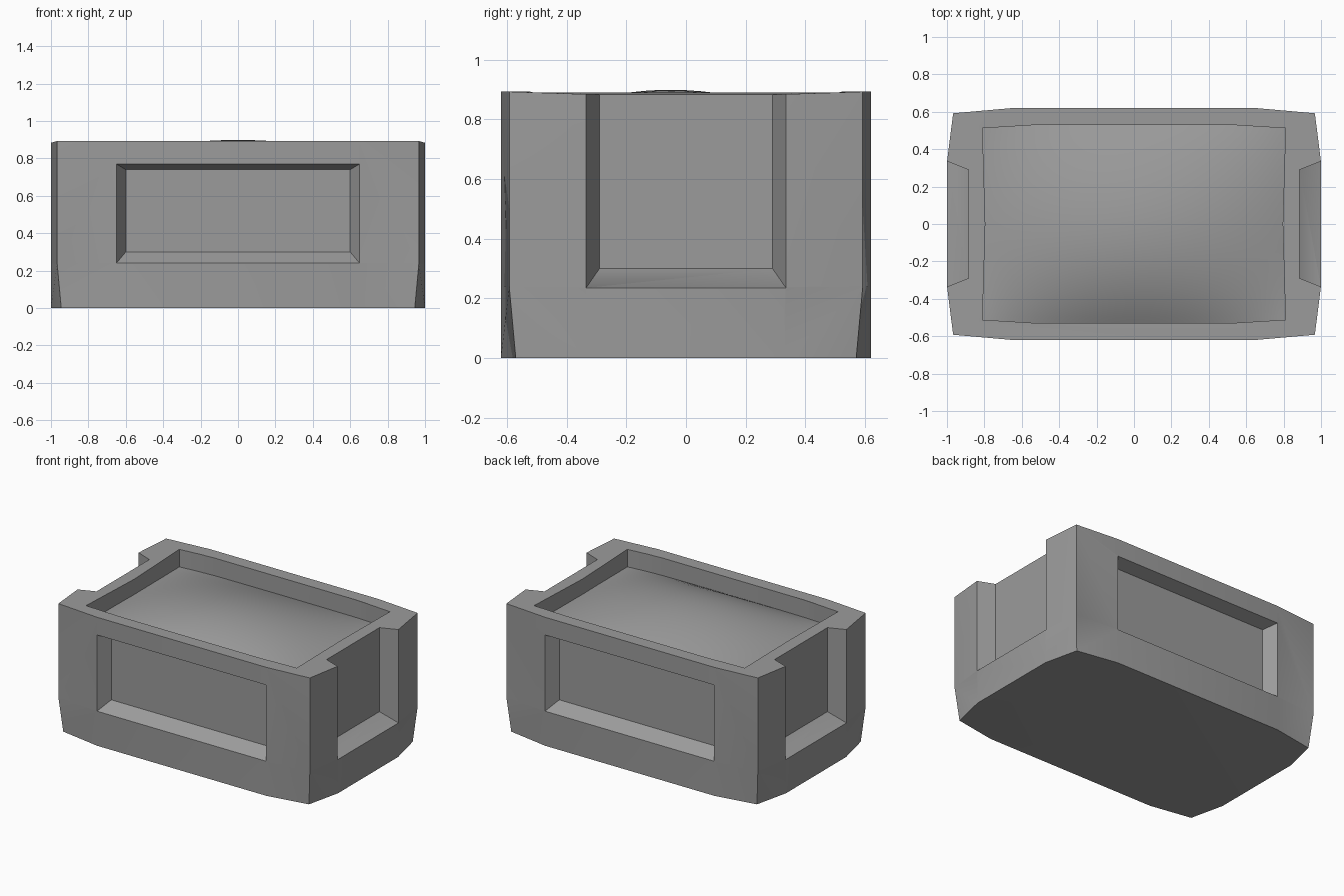
import bpy, bmesh, math

old = bpy.data.objects.get("Cube")
if old:
    bpy.data.objects.remove(old, do_unlink=True)

grey = bpy.data.materials.new("mid_grey")
grey.use_nodes = True
colour = (0.33, 0.33, 0.33, 1)
grey.diffuse_color = colour
grey.node_tree.nodes["Principled BSDF"].inputs["Base Color"].default_value = colour


def to_object(name, bm):
    bmesh.ops.recalc_face_normals(bm, faces=bm.faces[:])
    mesh = bpy.data.meshes.new(name)
    bm.to_mesh(mesh)
    bm.free()
    mesh.materials.append(grey)
    obj = bpy.data.objects.new(name, mesh)
    bpy.context.collection.objects.link(obj)
    return obj


def loft(name, rings):
    """Closed solid through rings of equal length, capped at both ends."""
    bm = bmesh.new()
    loops = [[bm.verts.new(p) for p in ring] for ring in rings]
    n = len(rings[0])
    for a, b in zip(loops, loops[1:]):
        for i in range(n):
            j = (i + 1) % n
            bm.faces.new((a[i], a[j], b[j], b[i]))
    bm.faces.new(loops[0])
    bm.faces.new(loops[-1])
    return to_object(name, bm)


def mirrored(quarter):
    """Full outline, counter-clockwise, from the points of one quarter."""
    half = quarter + [(-x, y) for x, y in reversed(quarter)]
    return half + [(-x, -y) for x, y in half]


def at(outline, z):
    return [(x, y, z) for x, y in outline]


def recess(name, outer, inner, place):
    """Tapered cutter; outer and inner are (a0, a1, z0, z1, depth)."""
    rings = []
    for t in (-0.3, 1):
        a0, a1, z0, z1, d = [p + (q - p) * t for p, q in zip(outer, inner)]
        rings.append([place(a, z, d) for a, z in
                      ((a0, z0), (a1, z0), (a1, z1), (a0, z1))])
    return loft(name, rings)


# Body: bowed sides, corners drawn in towards the base
base = mirrored([(1, 0.33), (0.945, 0.57), (0.65, 0.62)])
full = mirrored([(1, 0.33), (0.967, 0.592), (0.65, 0.62)])
body = loft("tub_body", [at(base, 0), at(full, 0.24), at(full, 0.893)])

# Cutters: the opening, two long panels and two end notches
opening = mirrored([(0.795, 0.0001), (0.81, 0.512), (0.55, 0.528)])
cutters = [loft("opening_cutter", [at(opening, 0.76), at(opening, 1.1)])]
for s in (-1, 1):
    cutters.append(recess(
        "panel_cutter", (-0.65, 0.65, 0.24, 0.77, 0), (-0.6, 0.6, 0.3, 0.74, 0.085),
        lambda a, z, d, s=s: (a, s * (0.62 - d), z)))
    cutters.append(recess(
        "notch_cutter", (-0.335, 0.335, 0.235, 1.2, 0), (-0.29, 0.29, 0.3, 1.2, 0.115),
        lambda a, z, d, s=s: (s * (1 - d), a, z)))

bpy.context.view_layer.objects.active = body
for cutter in cutters:
    mod = body.modifiers.new("cut", "BOOLEAN")
    mod.operation = "DIFFERENCE"
    mod.solver = "EXACT"
    mod.object = cutter
    bpy.ops.object.modifier_apply(modifier=mod.name)
for cutter in cutters:
    bpy.data.objects.remove(cutter, do_unlink=True)

# Softened edges
mod = body.modifiers.new("soft_edges", "BEVEL")
mod.width = 0.01
mod.segments = 2
mod.limit_method = "ANGLE"
mod.angle_limit = math.radians(35)
bpy.ops.object.modifier_apply(modifier=mod.name)

# Rim dips slightly towards the end notches
for v in body.data.vertices:
    if v.co.z > 0.86:
        v.co.z -= 0.009 * min(1, max(0, (0.6 - abs(v.co.y)) / 0.27)) * (abs(v.co.x) > 0.7)

# Domed filling inside the tub
bm = bmesh.new()
bmesh.ops.create_grid(bm, x_segments=32, y_segments=24, size=1)
for v in bm.verts:
    u, w = v.co.x, v.co.y
    shift = w + 0.1 * (1 - w * w)
    v.co = (u * 0.825, w * 0.54,
            0.768 + 0.131 * (1 - u * u) * max(0, 1 - shift * shift))
filling = to_object("domed_filling", bm)
if filling.data.polygons[0].normal.z < 0:
    filling.data.flip_normals()

# Smooth shading with sharp edges kept
for obj in (body, filling):
    bpy.ops.object.select_all(action="DESELECT")
    obj.select_set(True)
    bpy.context.view_layer.objects.active = obj
    bpy.ops.object.shade_smooth_by_angle(angle=math.radians(30))
